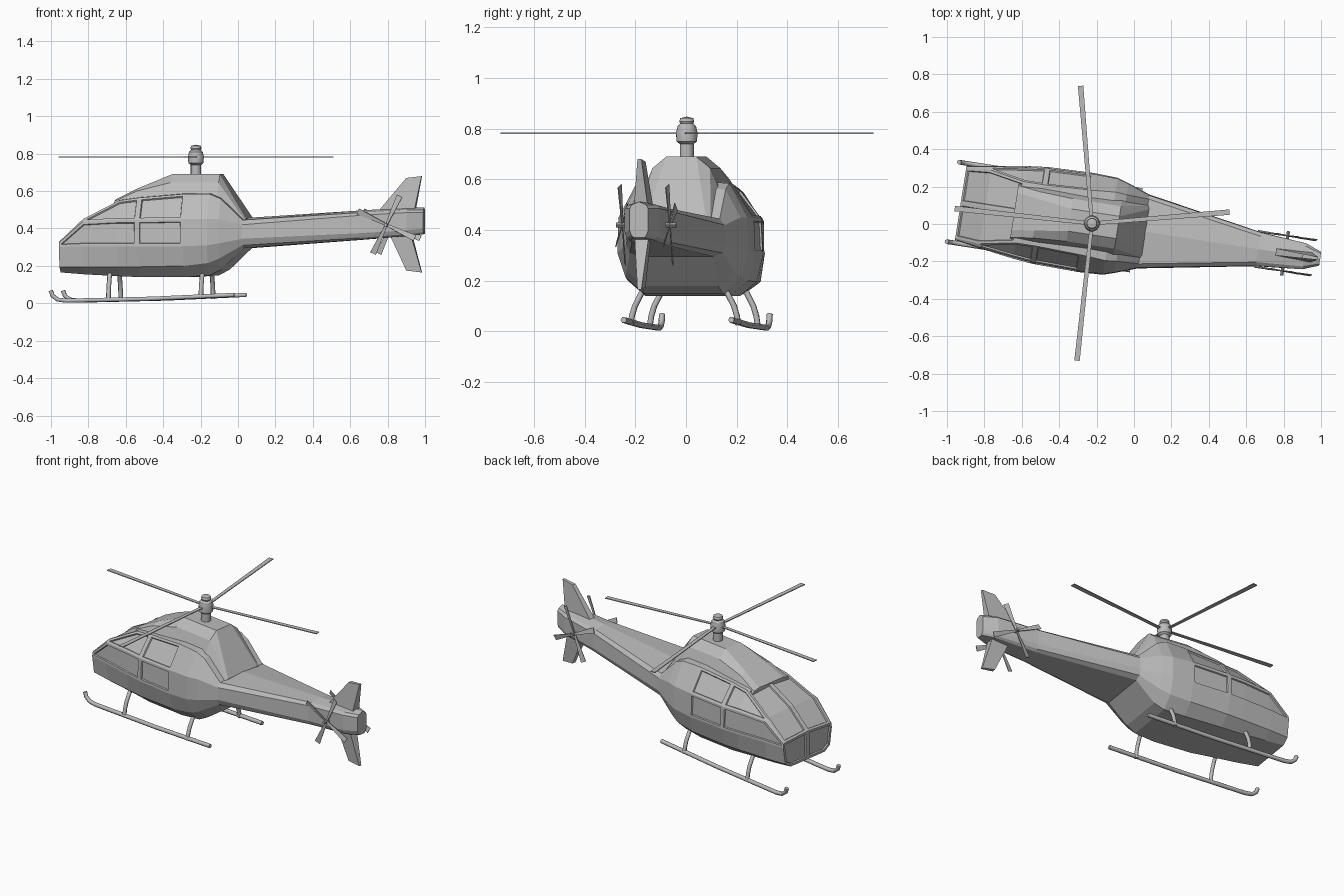
import bpy, bmesh, math
from mathutils import Matrix, Vector

cube = bpy.data.objects.get("Cube")
if cube:
    bpy.data.objects.remove(cube)

grey = bpy.data.materials.new("plain_grey")
grey.use_nodes = True
COLOUR = (0.5, 0.5, 0.5, 1)
grey.diffuse_color = COLOUR
grey.node_tree.nodes["Principled BSDF"].inputs["Base Color"].default_value = COLOUR

# The aircraft is built along its own axis (nose -x), then yawed about the mast
PLACE = Matrix.Translation((-0.225, 0.003, 0)) @ Matrix.Rotation(math.radians(-8.8), 4, 'Z')


def add(name, data):
    ob = bpy.data.objects.new(name, data)
    bpy.context.collection.objects.link(ob)
    data.materials.append(grey)
    ob.matrix_world = PLACE
    return ob


def finish(name, bm):
    bmesh.ops.recalc_face_normals(bm, faces=bm.faces)
    me = bpy.data.meshes.new(name)
    bm.to_mesh(me)
    bm.free()
    return add(name, me)


def loft(bm, sections, crown=0.0):
    """Mirror half sections (x, (half width, z)...) and skin them.
    Returns grid[side][row][bay] of faces; the last row is the top."""
    halves = {}
    for side in (1, -1):
        halves[side] = []
    for x, *pts in sections:
        low = bm.verts.new((x, 0, pts[0][1]))
        top = bm.verts.new((x, 0, pts[-1][1] + crown))
        for side in (1, -1):
            halves[side].append([low] + [bm.verts.new((x, side * w, z)) for w, z in pts] + [top])
    grid, caps = {}, []
    for side, rings in halves.items():
        grid[side] = [[bm.faces.new((a[r], b[r], b[r + 1], a[r + 1]))
                       for a, b in zip(rings, rings[1:])]
                      for r in range(len(rings[0]) - 1)]
        caps.append(bm.faces.new(rings[0]))
        bm.faces.new(rings[-1])
    return grid, caps


def tube(name, pts, radius):
    cu = bpy.data.curves.new(name, 'CURVE')
    cu.dimensions = '3D'
    cu.bevel_depth, cu.bevel_resolution, cu.use_fill_caps = radius, 1, True
    sp = cu.splines.new('POLY')
    sp.points.add(len(pts) - 1)
    for p, co in zip(sp.points, pts):
        p.co = (*co, 1)
    return add(name, cu)


def blade(bm, matrix, start, end, root, tip, thick):
    """Thin tapered bar along local x."""
    geom = bmesh.ops.create_cube(bm, size=1)["verts"]
    for v in geom:
        far = v.co.x > 0
        v.co = Vector((end if far else start, v.co.y * (tip if far else root), v.co.z * thick))
    bmesh.ops.transform(bm, matrix=matrix, verts=geom)


# Fuselage and tail boom: bottom, chine, sill, belt and roof of each station
bm = bmesh.new()
grid, nose = loft(bm, [
    (-0.71, (0.14, 0.165), (0.185, 0.195), (0.200, 0.30), (0.198, 0.325), (0.19, 0.33)),
    (-0.58, (0.15, 0.155), (0.205, 0.195), (0.222, 0.305), (0.218, 0.435), (0.20, 0.45)),
    (-0.39, (0.16, 0.145), (0.225, 0.195), (0.250, 0.305), (0.243, 0.445), (0.165, 0.55)),
    (-0.28, (0.17, 0.140), (0.235, 0.195), (0.262, 0.305), (0.255, 0.445), (0.165, 0.565)),
    (-0.03, (0.17, 0.140), (0.240, 0.200), (0.268, 0.305), (0.262, 0.450), (0.175, 0.585)),
    (0.10, (0.16, 0.150), (0.230, 0.215), (0.262, 0.310), (0.257, 0.450), (0.185, 0.585)),
    (0.16, (0.15, 0.180), (0.215, 0.240), (0.243, 0.320), (0.240, 0.450), (0.18, 0.56)),
    (0.28, (0.15, 0.295), (0.185, 0.310), (0.200, 0.345), (0.195, 0.420), (0.175, 0.445)),
    (0.90, (0.06, 0.340), (0.080, 0.350), (0.092, 0.375), (0.090, 0.470), (0.07, 0.485)),
    (1.15, (0.05, 0.360), (0.060, 0.370), (0.070, 0.390), (0.070, 0.485), (0.055, 0.50)),
    (1.235, (0.02, 0.370), (0.030, 0.380), (0.037, 0.400), (0.037, 0.485), (0.028, 0.50)),
], crown=0.012)
bmesh.ops.recalc_face_normals(bm, faces=bm.faces)

# Recessed windows: nose panes, windscreens, front and rear side windows
panes = [[f] for f in nose]
for side in (1, -1):
    sill, upper, top = grid[side][3], grid[side][4], grid[side][5]
    panes += [top[0:2], sill[0:3], upper[1:3], [sill[3]], [upper[3]]]
for faces in panes:
    bmesh.ops.inset_region(bm, faces=faces, thickness=0.014, depth=0, use_even_offset=True)
    bmesh.ops.inset_region(bm, faces=faces, thickness=0.003, depth=-0.008, use_even_offset=True)
finish("fuselage", bm)

# Engine cowl on the roof, falling to the boom
bm = bmesh.new()
loft(bm, [
    (-0.42, (0.15, 0.52), (0.14, 0.545), (0.10, 0.555)),
    (-0.30, (0.15, 0.55), (0.125, 0.60), (0.085, 0.615)),
    (-0.12, (0.15, 0.55), (0.115, 0.645), (0.06, 0.69)),
    (0.14, (0.16, 0.54), (0.115, 0.645), (0.06, 0.69)),
    (0.29, (0.15, 0.42), (0.14, 0.44), (0.12, 0.455)),
])
finish("engine_cowl", bm)

# Mast and rotor hub, turned from a profile
bm = bmesh.new()
profile = [(0.028, 0.67), (0.028, 0.74), (0.041, 0.75), (0.043, 0.785), (0.037, 0.81),
           (0.026, 0.82), (0.030, 0.828), (0.026, 0.842), (0.0, 0.848)]
verts = [bm.verts.new((r, 0, z)) for r, z in profile]
edges = [bm.edges.new(pair) for pair in zip(verts, verts[1:])]
bmesh.ops.spin(bm, geom=verts + edges, axis=(0, 0, 1), cent=(0, 0, 0), steps=16, angle=math.tau)
bmesh.ops.remove_doubles(bm, verts=bm.verts, dist=0.0005)
hub = finish("rotor_hub", bm)
bpy.context.view_layer.objects.active = hub
hub.select_set(True)
bpy.ops.object.shade_smooth_by_angle(angle=math.radians(30))

# Four main rotor blades
bm = bmesh.new()
for deg in (4.7, 94.7, 173.8, 263.8):
    turn = Matrix.Translation((0, 0, 0.782)) @ Matrix.Rotation(math.radians(deg + 8.8), 4, 'Z')
    blade(bm, turn, 0.02, 0.738, 0.02, 0.029, 0.005)
finish("main_rotor_blades", bm)

# Tail rotors on both sides of the boom
for side, label in ((-1, "near"), (1, "far")):
    bm = bmesh.new()
    centre = Matrix.Translation((1.045, side * 0.095, 0.42))
    for k in range(4):
        spin = Matrix.Rotation(math.radians(25 + 90 * k), 4, 'Y')
        pitch = Matrix.Rotation(math.radians(75), 4, 'X')
        blade(bm, centre @ spin @ pitch, 0.0, 0.17, 0.012, 0.034, 0.004)
    bmesh.ops.create_cone(bm, cap_ends=True, segments=10, radius1=0.009, radius2=0.009, depth=0.05,
                          matrix=centre @ Matrix.Rotation(math.pi / 2, 4, 'X'))
    finish(label + "_tail_rotor", bm)

# Swept tail fins, thick at the root
fins = {"upper_fin": ((0.97, 0.47), (1.14, 0.67), (1.222, 0.68), (1.18, 0.47)),
        "lower_fin": ((1.04, 0.39), (1.14, 0.175), (1.222, 0.165), (1.16, 0.39))}
for name, outline in fins.items():
    bm = bmesh.new()
    sides = [[bm.verts.new((x, s * t, z)) for (x, z), t in zip(outline, (0.02, 0.012, 0.008, 0.03))]
             for s in (1, -1)]
    for ring in sides:
        bm.faces.new(ring)
    for i in range(4):
        j = (i + 1) % 4
        bm.faces.new((sides[0][i], sides[0][j], sides[1][j], sides[1][i]))
    finish(name, bm)

# Landing skids with turned-up toes and bowed legs
for side, label in ((-1, "near"), (1, "far")):
    y = side * 0.215
    tube(label + "_skid", [(-0.752, y, 0.068), (-0.742, y, 0.04), (-0.715, y, 0.02), (-0.67, y, 0.014),
                           (-0.2, y, 0.025), (0.24, y, 0.045)], 0.0125)
    for x, place in ((-0.44, "front"), (0.06, "rear")):
        bow = [(0.14, 0.18), (0.172, 0.15), (0.198, 0.10), (0.21, 0.06), (0.215, 0.025)]
        tube(f"{label}_{place}_leg", [(x, side * w, z) for w, z in bow], 0.0125)
